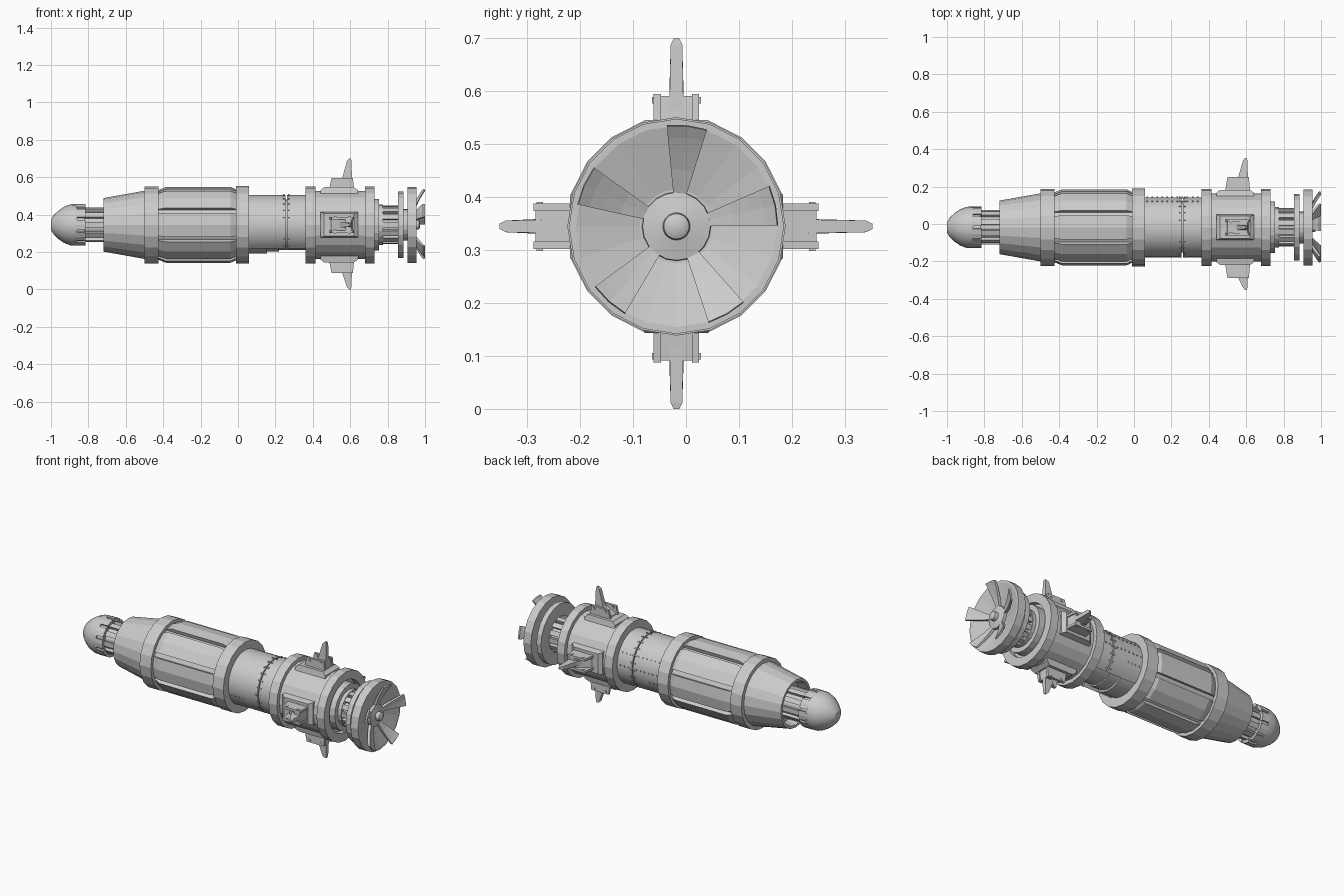
import bpy, bmesh
from math import radians, sin, cos
from mathutils import Matrix, Vector

if "Cube" in bpy.data.objects:
    bpy.data.objects.remove(bpy.data.objects["Cube"])

CY, CZ = -0.018, 0.345   # long axis of the model


def place(x, r, deg, w=0.0):
    """Point at radius r, direction deg around the axis, shifted w sideways."""
    a = radians(deg)
    return Vector((x, CY + r * cos(a) - w * sin(a), CZ + r * sin(a) + w * cos(a)))


def finish(name, bm, smooth=False):
    bmesh.ops.remove_doubles(bm, verts=bm.verts, dist=1e-5)
    bmesh.ops.recalc_face_normals(bm, faces=bm.faces)
    me = bpy.data.meshes.new(name)
    bm.to_mesh(me)
    bm.free()
    if smooth:
        me.polygons.foreach_set("use_smooth", [True] * len(me.polygons))
        me.set_sharp_from_angle(angle=radians(32))
    ob = bpy.data.objects.new(name, me)
    bpy.context.collection.objects.link(ob)
    return ob


def sweep(name, prof, a0=0, a1=360, n=20, smooth=False):
    """Sweep a closed (x, r) profile around the axis, fully or as a sector."""
    bm = bmesh.new()
    full = a1 - a0 >= 360
    rings = [[bm.verts.new(place(x, r, a0 + (a1 - a0) * i / n)) for x, r in prof]
             for i in range(n if full else n + 1)]
    k = len(prof)
    for i in range(n):
        p, q = rings[i], rings[(i + 1) % len(rings)]
        for j in range(k):
            if prof[j][1] == 0 and prof[(j + 1) % k][1] == 0:
                continue
            bm.faces.new((p[j], p[(j + 1) % k], q[(j + 1) % k], q[j]))
    if not full:
        bm.faces.new(rings[0])
        bm.faces.new(rings[-1])
    return finish(name, bm, smooth)


def band(name, x0, x1, r0, r1, **kw):
    return sweep(name, [(x0, r0), (x0, r1), (x1, r1), (x1, r0)], **kw)


def prism(name, pts, deg, off=0.0):
    """Extrude (x, r, half width) points sideways on the side facing deg."""
    bm = bmesh.new()
    s = [[bm.verts.new(place(x, r, deg, off + m * w)) for x, r, w in pts] for m in (-1, 1)]
    k = len(pts)
    bm.faces.new(s[0])
    bm.faces.new(s[1])
    for j in range(k):
        bm.faces.new((s[0][j], s[0][(j + 1) % k], s[1][(j + 1) % k], s[1][j]))
    return finish(name, bm)


# Rounded nose with toothed collar and ribbed neck
sweep("nose", [(-1.0, 0), (-1.0, 0.028), (-0.985, 0.052), (-0.96, 0.076), (-0.93, 0.097),
               (-0.895, 0.11), (-0.86, 0.111), (-0.86, 0)], smooth=True)
sweep("nose_collar_core", [(-0.87, 0), (-0.87, 0.102), (-0.82, 0.102), (-0.82, 0)])
for i in range(10):
    band("nose_collar_tooth", -0.865, -0.815, 0.09, 0.111, a0=i * 36 - 14, a1=i * 36 + 14, n=2)
    band("neck_rib", -0.83, -0.66, 0.07, 0.094, a0=i * 36 - 9, a1=i * 36 + 9, n=1)
sweep("neck_core", [(-0.84, 0), (-0.84, 0.078), (-0.6, 0.078), (-0.6, 0)])

# Tapered shoulder with an open lip
sweep("shoulder_cone", [(-0.72, 0.128), (-0.72, 0.143), (-0.49, 0.184), (-0.49, 0),
                        (-0.66, 0), (-0.66, 0.118)])

# Main barrel with eight raised panels
band("barrel_core", -0.45, 0.01, 0, 0.18)
for i in range(8):
    c = i * 45
    sweep("barrel_panel", [(-0.425, 0.17), (-0.425, 0.187), (-0.385, 0.203), (-0.04, 0.203),
                           (-0.012, 0.19), (-0.012, 0.17)], c - 18.5, c + 18.5, 2)
band("barrel_front_ring", -0.50, -0.425, 0.12, 0.206)
band("barrel_rear_ring", -0.012, 0.06, 0.12, 0.208)

# Waist: inner tube, wrapped shells split at a seam, stepped lower plates
band("waist_tube", 0.04, 0.38, 0, 0.135, n=32, smooth=True)
for x0, x1 in ((0.05, 0.255), (0.262, 0.37)):
    band("waist_shell", x0, x1, 0.12, 0.16, a0=-52, a1=232, n=28, smooth=True)
band("waist_lower_plate", 0.05, 0.155, 0.12, 0.154, a0=196, a1=344, n=14, smooth=True)
band("waist_lower_step", 0.15, 0.22, 0.12, 0.143, a0=230, a1=310, n=8, smooth=True)

# Rivets on the waist
bm = bmesh.new()
spots = [(x, d) for x in (0.245, 0.272) for d in range(-45, 226, 15)]
spots += [(0.07 + 0.027 * i, d) for i in range(11) for d in (3, 30)]
spots += [(0.075 + 0.025 * i, d) for i in range(4) for d in (198, 342)]
for x, d in spots:
    m = Matrix.Translation(place(x, 0.160, d)) @ Matrix.Rotation(radians(d), 4, 'X')
    bmesh.ops.create_cube(bm, size=0.008, matrix=m)
finish("waist_rivets", bm)

# Tail section
band("tail_front_ring", 0.36, 0.415, 0.12, 0.206)
band("tail_body", 0.40, 0.70, 0, 0.182)
band("tail_rear_ring", 0.68, 0.73, 0.155, 0.206)
band("tail_end_plate", 0.69, 0.753, 0, 0.137)
band("tail_neck_core", 0.74, 0.91, 0, 0.085)
for i in range(14):
    c = i * 360 / 14
    band("tail_neck_rib", 0.745, 0.86, 0.07, 0.104, a0=c - 8, a1=c + 8, n=1)
band("tail_neck_collar", 0.75, 0.775, 0.05, 0.108)

# Four fins: pad, two side walls, ramp between them, blade
for deg, mount, tip in ((0, 0.268, 0.370), (90, 0.25, 0.355), (180, 0.27, 0.334), (270, 0.257, 0.345)):
    prism("fin_pad", [(0.44, 0.165, 0.068), (0.44, 0.185, 0.068), (0.46, 0.201, 0.06),
                      (0.62, 0.201, 0.06), (0.642, 0.185, 0.068), (0.642, 0.165, 0.068)], deg)
    for off in (-0.036, 0.036):
        prism("fin_mount_wall", [(0.485, 0.18, 0.007), (0.50, mount, 0.007), (0.614, mount, 0.007),
                                 (0.622, 0.18, 0.007)], deg, off)
        for x in (0.52, 0.595):
            prism("fin_mount_bolt", [(x - 0.006, mount - 0.018, 0.010), (x + 0.006, mount - 0.018, 0.010),
                                     (x + 0.006, mount - 0.006, 0.010), (x - 0.006, mount - 0.006, 0.010)],
                  deg, off)
    prism("fin_ramp", [(0.49, 0.18, 0.032), (0.50, 0.205, 0.032), (0.575, mount - 0.004, 0.032),
                       (0.608, mount - 0.004, 0.032), (0.615, 0.18, 0.032)], deg)
    prism("fin_blade", [(0.52, 0.19, 0.014), (0.557, mount, 0.0135), (0.583, tip - 0.012, 0.011),
                        (0.595, tip, 0.005), (0.604, tip, 0.005), (0.606, tip - 0.012, 0.011),
                        (0.612, 0.19, 0.014)], deg)

# Rear disc, dished thruster ring, hub and five flared blades
band("rear_disc", 0.855, 0.885, 0, 0.178)
sweep("thruster_dish", [(0.905, 0), (0.905, 0.203), (0.955, 0.203), (0.955, 0.19),
                        (0.922, 0.07), (0.922, 0)])
sweep("thruster_hub", [(0.91, 0), (0.91, 0.066), (0.938, 0.064), (0.946, 0.026), (0.968, 0.024),
                       (0.974, 0.014), (0.974, 0)], smooth=True)
for i in range(5):
    c = 12 + i * 72
    sweep("thruster_blade", [(0.918, 0.06), (0.936, 0.06), (0.955, 0.108), (0.972, 0.142), (0.986, 0.168),
                             (1.0, 0.19), (0.989, 0.192), (0.974, 0.172), (0.960, 0.148), (0.940, 0.112)],
          c - 11.5, c + 11.5, 2)
